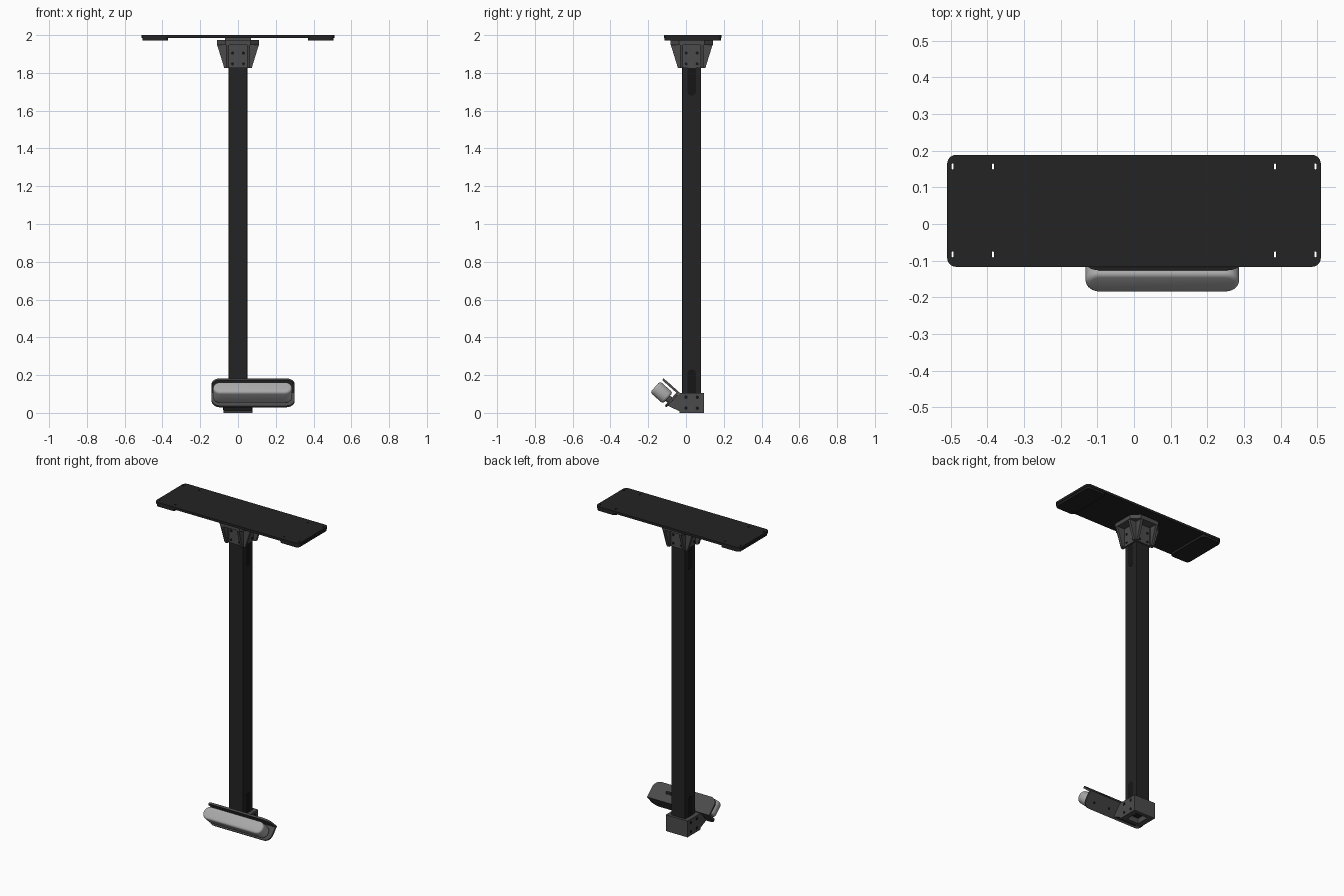
import bpy, bmesh, math
from mathutils import Matrix, Vector

old = bpy.data.objects.get("Cube")
if old:
    bpy.data.objects.remove(old, do_unlink=True)


def material(name, r, g, b):
    m = bpy.data.materials.new(name)
    m.use_nodes = True
    m.diffuse_color = (r, g, b, 1)
    m.node_tree.nodes["Principled BSDF"].inputs["Base Color"].default_value = (r, g, b, 1)
    return m


BLACK = material("satin black", 0.017, 0.017, 0.017)
DARK = material("recess black", 0.008, 0.008, 0.008)
GREY = material("dark grey", 0.07, 0.07, 0.07)
SILVER = material("silver", 0.4, 0.4, 0.4)

# Axis orders: outline u, outline v, extrusion direction
XY = Matrix.Identity(4)
YZ = Matrix(((0, 0, 1, 0), (1, 0, 0, 0), (0, 1, 0, 0), (0, 0, 0, 1)))
XZ = Matrix(((1, 0, 0, 0), (0, 0, -1, 0), (0, 1, 0, 0), (0, 0, 0, 1)))
POST_Y = 0.03
# Frame of the tilted sensor: x across, y forward and up, z forward and down
TILT = Matrix.Translation((0, -0.034, 0.108)) @ Matrix.Rotation(math.radians(138.5), 4, 'X')


def rounded(x0, x1, y0, y1, radii, steps=6):
    """Rectangle outline; radii run anticlockwise from the low corner."""
    corners = ((x0, y0, 1, 1), (x1, y0, -1, 1), (x1, y1, -1, -1), (x0, y1, 1, -1))
    pts = []
    for i, (x, y, sx, sy) in enumerate(corners):
        r = radii[i]
        if r == 0:
            pts.append((x, y))
            continue
        for k in range(steps + 1):
            a = math.pi + math.pi / 2 * (i + k / steps)
            pts.append((x + sx * r + r * math.cos(a), y + sy * r + r * math.sin(a)))
    return pts


def prism(name, outline, lo, hi, mat, frame=XY, bevel=0, segments=2, smooth=False):
    bm = bmesh.new()
    base = bm.faces.new([bm.verts.new((u, v, lo)) for u, v in outline])
    ext = bmesh.ops.extrude_face_region(bm, geom=[base])
    top = [g for g in ext["geom"] if isinstance(g, bmesh.types.BMVert)]
    bmesh.ops.translate(bm, verts=top, vec=(0, 0, hi - lo))
    if bevel:
        rim = [e for e in bm.edges if abs(e.verts[0].co.z - e.verts[1].co.z) < 1e-6]
        bmesh.ops.bevel(bm, geom=rim, offset=bevel, segments=segments,
                        profile=0.5, affect='EDGES', clamp_overlap=True)
    bm.transform(frame)
    bmesh.ops.recalc_face_normals(bm, faces=bm.faces)
    me = bpy.data.meshes.new(name)
    bm.to_mesh(me)
    bm.free()
    ob = bpy.data.objects.new(name, me)
    bpy.context.collection.objects.link(ob)
    me.materials.append(mat)
    if smooth:
        bpy.ops.object.select_all(action='DESELECT')
        ob.select_set(True)
        bpy.context.view_layer.objects.active = ob
        bpy.ops.object.shade_smooth_by_angle()
    return ob


def block(name, x0, x1, y0, y1, z0, z1, mat, frame=XY):
    return prism(name, rounded(x0, x1, y0, y1, (0,) * 4), z0, z1, mat, frame)


def disc(name, u, v, r, lo, hi, mat, frame=XY, sides=12):
    ring = [(u + r * math.cos(math.tau * k / sides), v + r * math.sin(math.tau * k / sides))
            for k in range(sides)]
    return prism(name, ring, lo, hi, mat, frame)


def cut(target, cutter):
    mod = target.modifiers.new("cut", 'BOOLEAN')
    mod.operation, mod.object, mod.solver = 'DIFFERENCE', cutter, 'EXACT'
    cutter.hide_render = True
    bpy.context.view_layer.objects.active = target
    bpy.ops.object.modifier_apply(modifier=mod.name)


# Top plate with a pad under each end and slotted holes
plate = prism("top_plate", rounded(-0.51, 0.51, -0.117, 0.189, (0.025,) * 4), 1.985, 2, BLACK)
for s, side in ((-1, "right"), (1, "left")):
    x0, x1 = sorted((s * 0.37, s * 0.505))
    pad = prism("end_pad_" + side, rounded(x0, x1, -0.113, 0.185, (0.02,) * 4),
                1.971, 1.985, BLACK)
    for x in (0.385, 0.495):
        for y in (-0.083, 0.157):
            hole = prism("hole_cutter", rounded(s * x - 0.003, s * x + 0.003, y - 0.008, y + 0.008,
                                                (0.0029,) * 4, 3), 1.9, 2.1, BLACK)
            cut(plate, hole)
            cut(pad, hole)
            bpy.data.objects.remove(hole, do_unlink=True)
    for y in (-0.055, 0.13):
        disc("plate_screw", s * 0.043, y, 0.004, 1.999, 2.0, DARK)

# Post with recessed slots on its sides
prism("post", rounded(-0.05, 0.05, POST_Y - 0.05, POST_Y + 0.05, (0.004,) * 4, 2), 0.035, 1.975, BLACK)
for s in (-1, 1):
    for z0, z1 in ((0.05, 0.23), (1.68, 1.86)):
        prism("post_slot", rounded(POST_Y - 0.022, POST_Y + 0.022, z0, z1, (0.021,) * 4),
              s * 0.0505 - 0.0008, s * 0.0505 + 0.0008, DARK, YZ)

# Top bracket: flange, sleeve and tapered ribs on all four sides
centre = Matrix.Translation((0, POST_Y, 0))
c, h = 0.045, 0.112
octagon = [(-h + c, -h), (h - c, -h), (h, -h + c), (h, h - c),
           (h - c, h), (-h + c, h), (-h, h - c), (-h, -h + c)]
prism("bracket_flange", octagon, 1.948, 1.975, GREY, centre)
block("bracket_spacer", -0.07, 0.07, -0.07, 0.07, 1.975, 1.985, GREY, centre)
block("bracket_sleeve", -0.058, 0.058, -0.058, 0.058, 1.827, 1.95, GREY, centre)
rib = [(0.045, 1.827), (0.073, 1.827), (0.111, 1.95), (0.045, 1.95)]
for q in range(4):
    turn = centre @ Matrix.Rotation(q * math.pi / 2, 4, 'Z')
    for off in (-0.055, 0.055):
        prism("bracket_rib", rib, off - 0.008, off + 0.008, GREY, turn @ XZ)
    for u in (-0.029, 0.029):
        for z in (1.848, 1.905):
            disc("bracket_screw", u, z, 0.008, 0.056, 0.0605, DARK, turn @ XZ)

# Foot block with open underside, and the arm reaching forward
foot = block("foot_block", -0.078, 0.076, -0.035, 0.096, 0, 0.104, GREY)
pocket = block("pocket_cutter", -0.042, 0.042, -0.012, 0.072, -0.05, 0.045, GREY)
cut(foot, pocket)
bpy.data.objects.remove(pocket, do_unlink=True)
prism("foot_arm", [(-0.034, 0.104), (-0.104, 0.044), (-0.085, 0.032), (-0.014, 0), (-0.014, 0.104)],
      -0.077, 0.075, GREY, YZ)
for x in (-0.078, 0.076):
    for y in (0, 0.06):
        for z in (0.025, 0.083):
            disc("foot_screw", y, z, 0.009, x - 0.002, x + 0.002, DARK, YZ)

# Angled cradle: upper cover and rear plate
L, R = -0.14, 0.3
prism("cradle_cover", rounded(L, R, 0, 0.113, (0, 0, 0.045, 0.045)), 0, 0.012, GREY, TILT)
# Rear plate lies in x and tilted z, so flip its outline downwards
prism("cradle_rear", rounded(L, R, -0.105, 0, (0.045, 0.045, 0, 0)), 0, 0.012, GREY,
      TILT @ Matrix.Rotation(-math.pi / 2, 4, 'X'))
prism("cover_slot", rounded(0.12, 0.2, 0.05, 0.07, (0.008,) * 4, 3), -0.001, 0.001, DARK, TILT)
for x in (-0.08, 0.03, 0.13, 0.24):
    disc("cradle_screw", x, -0.06, 0.007, -0.001, 0.001, DARK,
         TILT @ Matrix.Rotation(-math.pi / 2, 4, 'X'))

# Rounded sensor bar on two standoffs
FACE = TILT @ Matrix.Rotation(-math.pi / 2, 4, 'X')
prism("sensor_body", rounded(-0.132, 0.287, -0.103, -0.024, (0.0385,) * 4, 10),
      0.026, 0.117, SILVER, FACE, bevel=0.014, segments=4, smooth=True)
for x in (-0.02, 0.175):
    disc("sensor_standoff", x, -0.064, 0.018, 0.01, 0.03, GREY, FACE, 16)
